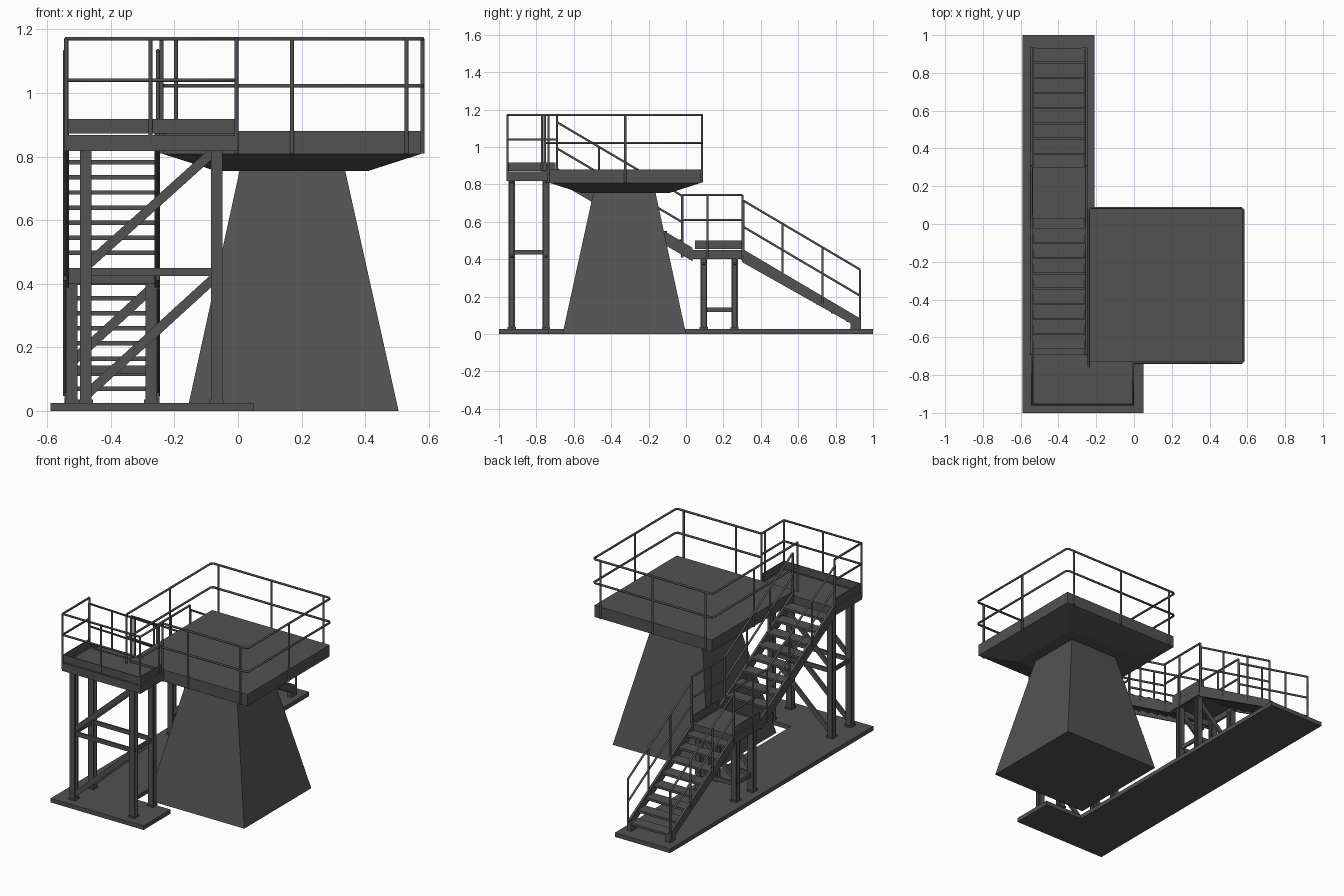
import bpy, bmesh
from mathutils import Vector, Matrix

cube = bpy.data.objects.get("Cube")
if cube:
    bpy.data.objects.remove(cube, do_unlink=True)

steel = bpy.data.materials.new("dark_grey")
steel.use_nodes = True
GREY = (0.085, 0.085, 0.085, 1)
steel.diffuse_color = GREY
steel.node_tree.nodes["Principled BSDF"].inputs["Base Color"].default_value = GREY


def add_box(bm, lo, hi):
    lo, hi = Vector(lo), Vector(hi)
    m = Matrix.Translation((lo + hi) / 2) @ Matrix.Diagonal((*(hi - lo), 1))
    bmesh.ops.create_cube(bm, size=1, matrix=m)


def add_beam(bm, a, b, across, thick, width):
    """Rectangular bar from a to b; 'across' is the direction of its thickness."""
    a, b = Vector(a), Vector(b)
    d = (b - a).normalized()
    s = Vector(across)
    t = d.cross(s)
    rot = Matrix((s, t, d)).transposed().to_4x4()
    m = Matrix.Translation((a + b) / 2) @ rot @ Matrix.Diagonal((thick, width, (b - a).length, 1))
    bmesh.ops.create_cube(bm, size=1, matrix=m)


def add_prism(bm, outline, offset):
    """Extrude a flat outline of 3D points along an offset."""
    face = bm.faces.new([bm.verts.new(p) for p in outline])
    ext = bmesh.ops.extrude_face_region(bm, geom=[face], use_keep_orig=True)
    verts = [g for g in ext["geom"] if isinstance(g, bmesh.types.BMVert)]
    bmesh.ops.translate(bm, verts=verts, vec=offset)


def add_loft(bm, low, high):
    """Tapered block between two rectangles (x0, x1, y0, y1, z)."""
    rings = [[bm.verts.new((x, y, r[4])) for x, y in
              ((r[0], r[2]), (r[1], r[2]), (r[1], r[3]), (r[0], r[3]))] for r in (low, high)]
    bm.faces.new(rings[0])
    bm.faces.new(rings[1])
    for i in range(4):
        j = (i + 1) % 4
        bm.faces.new((rings[0][i], rings[0][j], rings[1][j], rings[1][i]))


def add_h_leg(bm, x, y, z0, z1, w=0.036):
    """H-section leg on a small base plate."""
    h, t = w / 2, 0.007
    add_box(bm, (x - h, y - h, z0), (x + h, y - h + t, z1))
    add_box(bm, (x - h, y + h - t, z0), (x + h, y + h, z1))
    add_box(bm, (x - t / 2, y - h + t, z0), (x + t / 2, y + h - t, z1))
    add_box(bm, (x - h - .004, y - h - .004, z0), (x + h + .004, y + h + .004, z0 + .01))


def finish(bm, name):
    bmesh.ops.recalc_face_normals(bm, faces=bm.faces)
    me = bpy.data.meshes.new(name)
    bm.to_mesh(me)
    bm.free()
    me.materials.append(steel)
    ob = bpy.data.objects.new(name, me)
    bpy.context.collection.objects.link(ob)
    return ob


def railing(name, paths, radius=0.0065):
    """Round tubes, one spline for each path."""
    cu = bpy.data.curves.new(name, "CURVE")
    cu.dimensions = "3D"
    cu.bevel_depth, cu.bevel_resolution, cu.use_fill_caps = radius, 1, True
    for path in paths:
        sp = cu.splines.new("POLY")
        sp.points.add(len(path) - 1)
        for p, co in zip(sp.points, path):
            p.co = (*co, 1)
    cu.materials.append(steel)
    bpy.context.collection.objects.link(bpy.data.objects.new(name, cu))


# L-shaped base slab
bm = bmesh.new()
L = [(-.59, -1), (.05, -1), (.05, -.735), (-.21, -.735), (-.21, 1), (-.59, 1)]
add_prism(bm, [(x, y, 0) for x, y in L], (0, 0, .026))
finish(bm, "base_slab")

# Tapered pedestal, platform and its sloping underside
bm = bmesh.new()
add_loft(bm, (-.16, .505, -.66, 0, 0), (.005, .337, -.495, -.163, .756))
finish(bm, "pedestal")
bm = bmesh.new()
add_loft(bm, (-.07, .41, -.565, -.085, .755), (-.235, .575, -.73, .08, .808))
finish(bm, "platform_underside")
bm = bmesh.new()
add_box(bm, (-.235, -.73, .808), (.575, .08, .88))
finish(bm, "platform_deck")

# Platform railing, open at the front where the landing meets it
X0, X1, Y0, Y1, C = -.24, .58, -.735, .085, .012
ring = [(X0, Y0 - .02), (X0, Y1 - C), (X0 + C, Y1), (X1 - C, Y1), (X1, Y1 - C),
        (X1, Y0 + C), (X1 - C, Y0), (-.005, Y0)]
paths = [[(x, y, z) for x, y in ring] for z in (1.17, 1.022)]
spots = [(x, Y1) for x in (-.195, .17, .53)] + [(x, Y0) for x in (-.005, .17, .53)]
spots += [(X1, -.325), (X0, -.325), (X0, Y0 - .02)]
paths += [[(x, y, .81), (x, y, 1.17)] for x, y in spots]
railing("platform_railing", paths)


def landing(name, x0, x1, y0, y1, z, toe_sides):
    """Edge beams, floor plate and toe boards."""
    bm = bmesh.new()
    b, top = .014, z + .05
    for x in (x0, x1 - b):
        add_box(bm, (x, y0, z), (x + b, y1, top))
    for y in (y0, y1 - b):
        add_box(bm, (x0 + b, y, z), (x1 - b, y + b, top))
    finish(bm, name + "_frame")
    bm = bmesh.new()
    add_box(bm, (x0 + b, y0 + b, top - .014), (x1 - b, y1 - b, top - .002))
    finish(bm, name + "_floor")
    bm = bmesh.new()
    for p, q in toe_sides:
        lo = [min(p[i], q[i]) - .003 for i in (0, 1)]
        hi = [max(p[i], q[i]) + .003 for i in (0, 1)]
        add_box(bm, (*lo, top + .004), (*hi, top + .05))
    finish(bm, name + "_toe_boards")


def tower(name, xs, ys, top, beam_z, braces):
    """Four legs, cross beams and diagonal braces."""
    bm = bmesh.new()
    for x in xs:
        for y in ys:
            add_h_leg(bm, x, y, .026, top)
        add_beam(bm, (x, ys[0], beam_z), (x, ys[1], beam_z), (1, 0, 0), .012, .024)
    finish(bm, name + "_legs")
    bm = bmesh.new()
    for y in ys:
        add_beam(bm, (xs[0], y, beam_z), (xs[1], y, beam_z), (0, 1, 0), .012, .026)
        for za, zb in braces:
            add_beam(bm, (xs[0], y, za), (xs[1], y, zb), (0, 1, 0), .012, .03)
    finish(bm, name + "_braces")


# Upper landing
landing("upper_landing", -.54, 0, -.96, -.69, .818,
        [((-.533, -.953), (-.007, -.953)), ((-.533, -.953), (-.533, -.7)),
         ((-.007, -.953), (-.007, -.745))])
tower("upper_tower", (-.478, -.067), (-.932, -.748), .82, .437, [(.05, .425), (.455, .825)])
ring = [(-.54, -.69), (-.54, -.955), (-.005, -.955), (-.005, -.735)]
paths = [[(x, y, z) for x, y in ring] for z in (1.17, 1.04)]
spots = ring + [(-.275, -.955), (-.005, -.77)]
railing("upper_landing_railing",
        paths + [[(x, y, .83), (x, y, 1.17)] for x, y in spots])

# Middle landing
landing("middle_landing", -.545, -.25, .03, .30, .40,
        [((x, .05), (x, .295)) for x in (-.538, -.257)])
tower("middle_tower", (-.522, -.273), (.095, .26), .40, .13, [(.155, .385)])
paths = []
for x in (-.543, -.252):
    paths += [[(x, -.02, z), (x, .302, z)] for z in (.742, .61)]
    paths += [[(x, y, .41), (x, y, .742)] for y in (-.02, .115, .302)]
railing("middle_landing_railing", paths)


def stair(name, y0, z0, y1, z1, treads, tread0, rail_top, posts):
    """Flight rising from (y0, z0) to (y1, z1), the stringer centre line."""
    slope = (z1 - z0) / (y1 - y0)
    h = .036
    bm = bmesh.new()
    for x in (-.545, -.262):
        outline = [(x, y0, max(z0 - h, .026)), (x, y0, z0 + h), (x, y1, z1 + h), (x, y1, z1 - h)]
        add_prism(bm, outline, (.014, 0, 0))
    finish(bm, name + "_stringers")
    bm = bmesh.new()
    for k in range(treads):
        y, z = tread0[0] - .0805 * k, tread0[1] + .0475 * k
        add_box(bm, (-.531, y - .038, z - .007), (-.262, y + .038, z + .007))
    finish(bm, name + "_treads")
    paths = []
    for x in (-.543, -.252):
        for drop in (0, .14):
            paths.append([(x, y, rail_top + slope * (y - posts[0]) - drop)
                          for y in (posts[0], posts[-1])])
        for y in posts:
            paths.append([(x, y, z0 + slope * (y - y0)),
                          (x, y, rail_top + slope * (y - posts[0]))])
    railing(name + "_railing", paths)


# Two flights of stairs
stair("lower_stair", .935, .045, .30, .42, 8, (.895, .07), .345, (.93, .73, .515, .307))
stair("upper_stair", .035, .425, -.69, .852, 8, (-.06, .497), .738, (-.02, -.24, -.465, -.69))

# Feet of the lower flight
bm = bmesh.new()
for x in (-.545, -.277):
    add_box(bm, (x, .88, .026), (x + .03, .935, .078))
finish(bm, "stair_feet")
